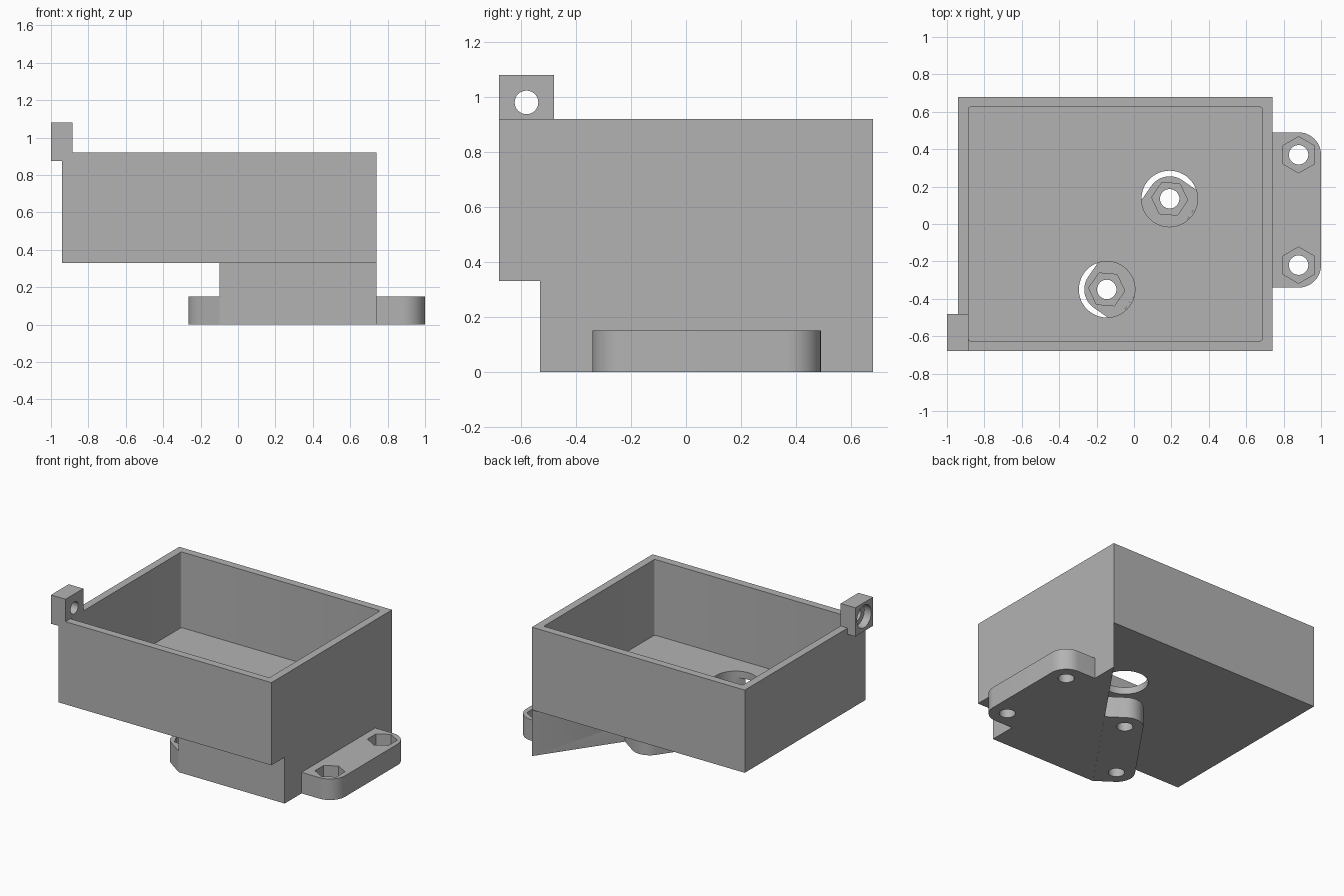
import bpy, bmesh, math
from mathutils import Matrix, Vector

if "Cube" in bpy.data.objects:
    bpy.data.objects.remove(bpy.data.objects["Cube"])

grey = bpy.data.materials.new("light grey plastic")
COLOUR = (0.45, 0.45, 0.45, 1)
grey.diffuse_color = COLOUR
grey.use_nodes = True
grey.node_tree.nodes["Principled BSDF"].inputs["Base Color"].default_value = COLOUR


def prism(name, outline, low, high, matrix=Matrix()):
    """Extrude a closed outline from low to high along local z."""
    bm = bmesh.new()
    face = bm.faces.new([bm.verts.new((x, y, low)) for x, y in outline])
    grown = bmesh.ops.extrude_face_region(bm, geom=[face])["geom"]
    top = [v for v in grown if isinstance(v, bmesh.types.BMVert)]
    bmesh.ops.translate(bm, verts=top, vec=(0, 0, high - low))
    bmesh.ops.recalc_face_normals(bm, faces=bm.faces)
    bm.transform(matrix)
    mesh = bpy.data.meshes.new(name)
    bm.to_mesh(mesh)
    bm.free()
    mesh.materials.append(grey)
    obj = bpy.data.objects.new(name, mesh)
    bpy.context.collection.objects.link(obj)
    return obj


def arc(cx, cy, radius, start, end, steps):
    angles = [math.radians(start + (end - start) * i / steps) for i in range(steps + 1)]
    return [(cx + radius * math.cos(a), cy + radius * math.sin(a)) for a in angles]


def circle(cx, cy, radius, sides=48, turn=0):
    return arc(cx, cy, radius, turn, turn + 360, sides)[:-1]


def rectangle(x0, x1, y0, y1):
    return [(x0, y0), (x1, y0), (x1, y1), (x0, y1)]


def rounded(x0, x1, y0, y1, r):
    corners = [(x1 - r, y1 - r), (x0 + r, y1 - r), (x0 + r, y0 + r), (x1 - r, y0 + r)]
    return [p for i, (x, y) in enumerate(corners)
            for p in arc(x, y, r, 90 * i, 90 * i + 90, 4)]


def cut(obj, *cutters):
    """Subtract the cutters for good, then remove them."""
    for cutter in cutters:
        cutter.hide_render = True
        mod = obj.modifiers.new("cut", "BOOLEAN")
        mod.operation, mod.solver, mod.object = "DIFFERENCE", "EXACT", cutter
    bpy.context.view_layer.update()
    graph = bpy.context.evaluated_depsgraph_get()
    obj.data = bpy.data.meshes.new_from_object(obj.evaluated_get(graph))
    obj.modifiers.clear()
    for cutter in cutters:
        bpy.data.objects.remove(cutter)


# Foot bolts under the tray, and the slanted wall they sit beside
BOLTS = [Vector((0.19, 0.135)), Vector((-0.145, -0.35))]
SPACING, INSET, FOOT_TOP, TRAY_LOW, TRAY_TOP = 0.59, 0.14, 0.15, 0.33, 0.92
BACK, FRONT_LEFT, FRONT_RIGHT = (0.74, 0.68), (0.74, -0.53), (-0.10, -0.53)
slope = (Vector(BACK) - Vector(FRONT_RIGHT)).normalized()
outward = Vector((-slope.y, slope.x))


def access_holes():
    return [prism("access_cutter", circle(b.x, b.y, 0.15), FOOT_TOP, 0.6) for b in BOLTS]


# Open tray with tool access holes in its floor
tray = prism("tray", rectangle(-0.94, 0.74, -0.68, 0.68), TRAY_LOW, TRAY_TOP)
cut(tray, prism("cavity_cutter", rounded(-0.885, 0.685, -0.625, 0.625, 0.012), 0.38, 1.2),
    *access_holes())

# Triangular base below the tray
base = prism("triangular_base", [BACK, FRONT_RIGHT, FRONT_LEFT], 0, TRAY_LOW)
cut(base, *access_holes())


# Mounting feet: outer corners rounded about the bolts, with nut pockets
def foot(name, wall_middle, direction):
    place = (Matrix.Translation((wall_middle.x, wall_middle.y, 0))
             @ Matrix.Rotation(math.atan2(direction.y, direction.x), 4, "Z"))
    half, r = SPACING / 2, 0.12
    outline = ([(0, -half - r)] + arc(INSET, -half, r, -90, 0, 12)
               + arc(INSET, half, r, 0, 90, 12) + [(0, half + r)])
    obj = prism(name, outline, 0, FOOT_TOP, place)
    for y in (-half, half):
        cut(obj, prism("bolt_cutter", circle(INSET, y, 0.052, 32), -0.1, 0.3, place),
            prism("nut_cutter", circle(INSET, y, 0.097, 6, 90), 0.06, 0.3, place))
    return obj


side_foot = foot("side_foot", Vector((0.74, 0.075)), Vector((1, 0)))
slanted_foot = foot("slanted_foot", (BOLTS[0] + BOLTS[1]) / 2 - outward * INSET, outward)

# Corner lug with a counterbored cross hole
lug = prism("corner_lug", rectangle(-1.0, -0.885, -0.68, -0.48), 0.875, 1.08)
along_x = Matrix.Translation((-1.0, -0.58, 0.98)) @ Matrix.Rotation(math.pi / 2, 4, "Y")
cut(lug, prism("hole_cutter", circle(0, 0, 0.043, 32), -0.1, 0.3, along_x),
    prism("counterbore_cutter", circle(0, 0, 0.08), -0.1, 0.055, along_x))

# Smooth the round walls, keep the corners crisp
bpy.ops.object.select_all(action="DESELECT")
for obj in (tray, base, side_foot, slanted_foot, lug):
    obj.select_set(True)
bpy.context.view_layer.objects.active = tray
bpy.ops.object.shade_smooth_by_angle(angle=math.radians(30))
